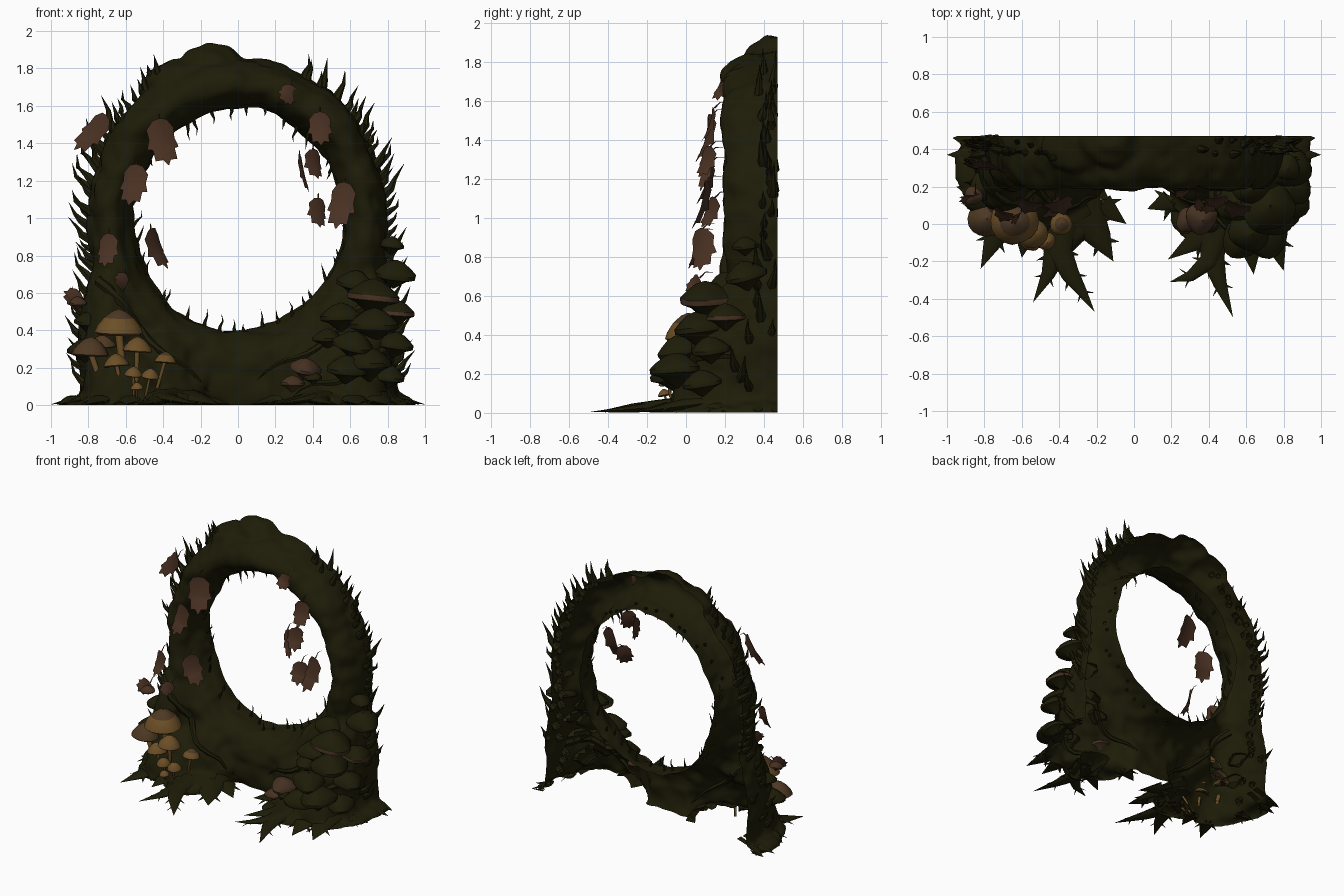
import bpy, bmesh, math, random
from mathutils import Vector, Matrix, Euler, noise
from mathutils.bvhtree import BVHTree

random.seed(11)
cube = bpy.data.objects.get("Cube")
if cube:
    bpy.data.objects.remove(cube)


def material(name, rgb):
    m = bpy.data.materials.new(name)
    m.use_nodes = True
    m.diffuse_color = (*rgb, 1)
    b = m.node_tree.nodes["Principled BSDF"]
    b.inputs["Base Color"].default_value = (*rgb, 1)
    b.inputs["Roughness"].default_value = 0.9
    return m


MOSS = material("dark moss", (0.0125, 0.0118, 0.0025))
LEAF = material("dry leaf brown", (0.066, 0.030, 0.016))
CAP = material("cap brown", (0.075, 0.040, 0.016))
GOLD = material("cap gold", (0.150, 0.078, 0.020))
DARK = material("dull brown", (0.060, 0.030, 0.015))
BACK = 0.47
UP = Vector((0, 0, 1))


def finish(name, bm, mats, angle=50):
    mesh = bpy.data.meshes.new(name)
    bm.to_mesh(mesh)
    bm.free()
    ob = bpy.data.objects.new(name, mesh)
    bpy.context.collection.objects.link(ob)
    for m in mats:
        mesh.materials.append(m)
    bpy.ops.object.select_all(action='DESELECT')
    ob.select_set(True)
    bpy.context.view_layer.objects.active = ob
    bpy.ops.object.shade_smooth_by_angle(angle=math.radians(angle))
    return ob


def cut(bm, co, no):
    bmesh.ops.bisect_plane(bm, geom=bm.verts[:] + bm.edges[:] + bm.faces[:],
                           plane_co=co, plane_no=no, clear_outer=True)


def trim(bm, depth=0.025):
    """Remove faces buried inside the arch shell."""
    buried = []
    for f in bm.faces:
        c = f.calc_center_median()
        p, n, _, _ = tree.find_nearest(c)
        if (c - p).dot(n) < -depth:
            buried.append(f)
    bmesh.ops.delete(bm, geom=buried, context='FACES')


def blob(bm, c, r):
    bmesh.ops.create_icosphere(bm, subdivisions=4, radius=1,
                               matrix=Matrix.Translation(c) @ Matrix.Diagonal((*r, 1)))


def horn(bm, pts, r, flat=1.0, sides=6, power=1.0, mat=0):
    """Tapered tube through pts, ending in a point; flat squashes its height."""
    pts = [Vector(p) for p in pts]
    prev = None
    for i, p in enumerate(pts[:-1]):
        d = (pts[i + 1] - pts[max(i - 1, 0)]).normalized()
        ref = UP if abs(d.z) < 0.9 else Vector((0, 1, 0))
        a = d.cross(ref).normalized()
        b = a.cross(d)
        k = r * (1 - i / (len(pts) - 1)) ** power
        loop = [bm.verts.new(p + a * k * math.cos(q) + b * k * flat * math.sin(q))
                for q in (math.tau * j / sides for j in range(sides))]
        if prev:
            for j in range(sides):
                n = (j + 1) % sides
                bm.faces.new((prev[j], prev[n], loop[n], loop[j])).material_index = mat
        prev = loop
    tip = bm.verts.new(pts[-1])
    for j in range(sides):
        bm.faces.new((prev[j], prev[(j + 1) % sides], tip)).material_index = mat


def half_width(t):
    return 0.12 + (0.015 if math.sin(t) > 0 else 0.04) * abs(math.sin(t))


def path(t):
    h = 0.735 if math.sin(t) > 0 else 0.745
    return Vector((0.685 * math.cos(t), BACK, 0.985 + h * math.sin(t)))


# Arch shell: swept ring, swollen feet and base merged into one skin
bm = bmesh.new()
N, M = 72, 20
grid = []
for i in range(N):
    t = math.tau * i / N
    rad = Vector((math.cos(t), 0, math.sin(t)))
    grid.append([bm.verts.new(path(t) + rad * half_width(t) * math.cos(q) + Vector((0, 0.285 * math.sin(q), 0)))
                 for q in (math.tau * j / M for j in range(M))])
for i in range(N):
    for j in range(M):
        a, b = grid[i], grid[(i + 1) % N]
        bm.faces.new((a[j], b[j], b[(j + 1) % M], a[(j + 1) % M]))
bmesh.ops.recalc_face_normals(bm, faces=bm.faces)
blob(bm, (-0.13, 0.45, 1.79), (0.17, 0.15, 0.155))
blob(bm, (-0.3, 0.42, 1.74), (0.2, 0.15, 0.09))
blob(bm, (0.0, 0.45, 0.1), (0.5, 0.25, 0.24))
blob(bm, (0.47, 0.4, 0.45), (0.12, 0.2, 0.14))
for s in (-1, 1):
    blob(bm, (s * 0.69, 0.42, 0.28), (0.165, 0.38, 0.52))
    blob(bm, (s * 0.45, 0.4, 0.13), (0.35, 0.34, 0.33))
    blob(bm, (s * 0.62, 0.2, 0.08), (0.22, 0.27, 0.24))
    blob(bm, (s * 0.68, 0.3, 0.0), (0.27, 0.38, 0.07))
    blob(bm, (s * 0.42, 0.1, 0.0), (0.24, 0.26, 0.08))
raw = finish("shell_helper", bm, [MOSS])
mod = raw.modifiers.new("merge", 'REMESH')
mod.mode = 'VOXEL'
mod.voxel_size = 0.022
sm = raw.modifiers.new("soften", 'SMOOTH')
sm.iterations = 4
bpy.context.view_layer.update()
bm = bmesh.new()
bm.from_object(raw, bpy.context.evaluated_depsgraph_get())
bpy.data.objects.remove(raw)
bm.normal_update()
for v, n in [(v, v.normal.copy()) for v in bm.verts]:
    c = v.co.copy()
    v.co += n * (0.03 * noise.noise(c * 5) + 0.014 * noise.noise(c * 13 + Vector((9, 2, 4))))
cut(bm, (0, BACK, 0), (0, 1, 0))
cut(bm, (0, 0, 0.002), (0, 0, -1))
tree = BVHTree.FromBMesh(bm)
finish("arch_shell", bm, [MOSS], 60)


def surface(t, s, reach):
    d = Vector((math.cos(t) * math.cos(s), -math.sin(s), math.sin(t) * math.cos(s)))
    base = path(t) - Vector((0, 0.02, 0))
    hit, n, _, _ = tree.ray_cast(base + d * reach, -d)
    return (hit, n) if hit and (hit - base).length < reach else (None, None)


def thorn(bm, p, d, length, r, bend):
    side = Vector((random.uniform(-1, 1), random.uniform(-0.3, 0.3), 0)) * 0.2 * length
    horn(bm, [p - d * r, p + d * length * 0.3, p + d * length * 0.65 + bend * 0.25 + side,
              p + d * length + bend], r, sides=6, power=0.9)


# Thorns sweeping up and out from the outer edge
bm = bmesh.new()
for first, last, count in ((-50, 66, 36), (117, 230, 34)):
    for i in range(count):
        t = math.radians(first + (last - first) * (i + random.random()) / count)
        p, n = surface(t, random.uniform(0.0, 0.55), 0.6)
        if p and p.y < BACK - 0.01:
            d = (n * 0.7 + UP * 0.45 + Vector((0, 0.1, 0))).normalized()
            length = random.uniform(0.05, 0.14) * (0.65 if p.z > 1.72 else 1)
            thorn(bm, p, d, length, 0.014 + 0.14 * length, UP * length * 0.5)
# Little shoots around the opening: hanging above, climbing below
for i in range(40):
    t = math.radians(9 * i + random.uniform(0, 9))
    p, n = surface(t, math.pi - random.uniform(0.05, 0.8), 0.3)
    if p:
        g = UP * (-1 if math.sin(t) > 0.3 else 1)
        length = random.uniform(0.03, 0.075)
        thorn(bm, p, (n * 0.5 + g * 0.6).normalized(), length, 0.012, g * length * 0.3)
trim(bm)
finish("thorns", bm, [MOSS])

# Flattened roots spreading over the floor: centre line points and width
bm = bmesh.new()
ROOTS = [
    ([(-.42, .1), (-.42, -.03), (-.42, -.16), (-.46, -.27), (-.54, -.42)], .11),
    ([(-.38, .0), (-.40, -.14), (-.34, -.27), (-.28, -.36), (-.21, -.47)], .085),
    ([(-.35, .2), (-.26, .04), (-.18, -.08), (-.11, -.2)], .15),
    ([(-.3, .25), (-.18, .1), (-.04, .0)], .13),
    ([(-.65, .1), (-.74, -.06), (-.82, -.24)], .11),
    ([(-.55, .1), (-.58, -.05), (-.6, -.18)], .11),
    ([(.45, .1), (.43, -.03), (.42, -.18), (.46, -.32), (.53, -.5)], .11),
    ([(.46, .0), (.4, -.2), (.3, -.28), (.19, -.31)], .07),
    ([(.45, .1), (.35, -.08), (.18, -.19)], .11),
    ([(.3, .25), (.2, .12), (.07, .08)], .12),
    ([(.6, .1), (.62, -.1), (.64, -.27)], .12),
    ([(.7, .1), (.75, -.08), (.8, -.25)], .12),
]
for s in (-1, 1):
    ROOTS += [([(s * .75, .38), (s * .88, .37), (s * 1.0, .37)], .08),
              ([(s * .72, .2), (s * .84, .16), (s * .95, .2)], .1),
              ([(s * .75, .45), (s * .88, .45), (s * .97, .46)], .09)]
for pts, w in ROOTS:
    k = len(pts) - 1
    line = [(x, y, 0.05 * (1 - i / k) + 0.004) for i, (x, y) in enumerate(pts)]
    horn(bm, line, w, flat=0.4, sides=10, power=0.8)
    for i in range(1, k):      # side prongs
        for s in (-1, 1):
            a, b = Vector(line[i]), Vector(line[i + 1])
            d = (b - a).normalized()
            out = (d * 0.8 + d.cross(UP) * s).normalized()
            size = w * (1 - i / k) ** 0.8
            horn(bm, [a, a + out * size * 0.9, a + out * (size + 0.045) - UP * 0.015],
                 size * 0.4, flat=0.5)
cut(bm, (0, 0, 0.001), (0, 0, -1))
cut(bm, (0, BACK, 0), (0, 1, 0))
trim(bm)
finish("floor_roots", bm, [MOSS])

# Low roots lying half sunk over the front of the base
bm = bmesh.new()
for x0, x1, z0, z1 in ((.75, .1, .55, .12), (.85, .3, .3, .04), (-.8, -.15, .7, .05)):
    line = []
    for i in range(13):
        f = i / 12
        x, z = x0 + (x1 - x0) * f, z0 + (z1 - z0) * f + 0.03 * math.sin(f * 9)
        hit = tree.ray_cast(Vector((x, -1, z)), Vector((0, 1, 0)))[0]
        if hit:
            line.append(hit)
    horn(bm, line, 0.028, power=0.5)
trim(bm)
finish("creeping_roots", bm, [MOSS])


def lathe(bm, c, profile, tilt, wobble, sides, paint):
    """Revolve (radius, height) points; paint gives the material of each band."""
    rot = Euler((tilt[0], tilt[1], 0)).to_matrix()
    ph = random.uniform(0, 6)
    rings = [[bm.verts.new(Vector(c) + rot @ Vector((
        r * (1 + wobble * math.sin(3 * q + ph)) * math.cos(q),
        r * (1 + wobble * math.sin(3 * q + ph)) * math.sin(q), h)))
        for q in (math.tau * j / sides for j in range(sides))] for r, h in profile]
    for i in range(len(rings) - 1):
        for j in range(sides):
            n = (j + 1) % sides
            f = bm.faces.new((rings[i][j], rings[i + 1][j], rings[i + 1][n], rings[i][n]))
            f.material_index = paint[i]


# Stalked mushrooms: x, y, rim height, radius, colouring
bm = bmesh.new()
CAPS = [(-.64, .02, .39, .13, 0), (-.79, .03, .27, .10, 1), (-.54, -.05, .29, .08, 2),
        (-.65, -.04, .21, .07, 2), (-.39, .0, .23, .06, 0), (-.56, -.09, .16, .05, 2),
        (-.47, -.09, .15, .05, 2), (-.72, .1, .32, .07, 1), (-.54, -.11, .09, .035, 2)]
for x, y, z, r, kind in CAPS:
    shape = [(.03, .95), (.3, .85), (.62, .6), (.9, .25), (1, .0), (.9, -.08), (.5, .06), (.12, .1)]
    top, rim = ((0, 1), (0, 0), (1, 1))[kind]
    lathe(bm, (x, y, z), [(a * r, b * r) for a, b in shape],
          (random.uniform(-.05, .2), random.uniform(-.15, .15)), 0.03, 16,
          [top, top, rim, rim, rim, 0, 0])
    foot = Vector((x * 0.6 - 0.22, y + 0.06, max(z - 0.28, 0.02)))
    mid = Vector((x, y, z)).lerp(foot, 0.5) - Vector((0, 0.02, 0))
    horn(bm, [(x, y, z + r * 0.15), mid, foot, foot - UP * 0.02], r * 0.17, sides=8, power=0.2, mat=1)
trim(bm)
finish("golden_mushrooms", bm, [CAP, GOLD])

# Mossy shelf fungi stacked up one leg: x, y, z, radius, 0 moss / 1 brown rim / 2 brown
bm = bmesh.new()
SHELVES = [(.84, .3, .71, .11, 0), (.63, .2, .66, .10, 0), (.72, .1, .59, .14, 1), (.55, .12, .48, .11, 0),
           (.85, .2, .5, .10, 1), (.73, .06, .44, .13, 0), (.84, .12, .33, .10, 0), (.62, -.04, .33, .11, 0),
           (.70, -.05, .23, .13, 0), (.58, -.08, .2, .11, 0), (.82, .3, .86, .07, 0), (.8, .08, .16, .1, 0),
           (.48, .14, .36, .08, 0), (.36, .03, .2, .085, 2), (.29, .02, .12, .065, 2), (.4, .0, .15, .05, 0),
           (-.82, .14, .3, .09, 0), (-.8, .2, .45, .08, 0), (-.86, .15, .55, .05, 2)]
for x, y, z, r, kind in SHELVES:
    shape = [(.03, .62), (.4, .5), (.75, .24), (1, .0), (.98, -.2), (.6, -.35), (.3, -.6), (.05, -.8)]
    bands = ([0] * 7, [0, 0, 0, 1, 0, 0, 0], [1] * 7)[kind]
    lathe(bm, (x, y, z), [(a * r, b * r) for a, b in shape],
          (random.uniform(.0, .25), random.uniform(-.05, .2)), 0.08, 18, bands)
trim(bm)
finish("shelf_fungi", bm, [MOSS, DARK])

# Hanging dry leaves: x, y, z, width, height, yaw, roll
bm = bmesh.new()
LEAVES = [(-.78, .3, 1.46, .13, .24, -.6, .7), (-.40, .1, 1.41, .17, .25, .3, -.1), (-.56, .1, 1.18, .15, .22, -.3, .1),
          (-.70, .05, .83, .12, .18, -.4, 0), (-.43, .08, .84, .15, .22, 1.0, -.2), (.27, .17, 1.66, .11, .11, .3, .5),
          (.44, .12, 1.48, .13, .18, .1, 0), (.41, .1, 1.29, .12, .16, .7, .1), (.55, .08, 1.07, .15, .25, -.3, .1),
          (.43, .12, 1.03, .12, .16, .6, .2), (.35, .1, 1.24, .06, .2, 1.1, .1), (-.62, .04, .66, .1, .1, .6, .8),
          (-.88, .14, .57, .12, .1, .2, .9)]
HALF = [(.03, .5), (.24, .47), (.45, .3), (.42, .08), (.52, -.12), (.36, -.16), (.36, -.42), (.18, -.36), (.02, -.55)]
for x, y, z, w, h, yaw, roll in LEAVES:
    mat = Matrix.Translation((x, y, z)) @ Euler((-0.3, roll, yaw), 'XYZ').to_matrix().to_4x4()
    rows = []
    for u, v in HALF:
        curl = -0.35 * v * v * w
        rows.append([bm.verts.new(mat @ Vector((s * u * w, curl + 0.6 * u * u * w * abs(s), v * h)))
                     for s in (-1, 0, 1)])
    for a, b in zip(rows, rows[1:]):
        for j in (0, 1):
            bm.faces.new((a[j], b[j], b[j + 1], a[j + 1]))
    top = mat @ Vector((0, 0, h * 0.48))
    horn(bm, [top, top + Vector((0, .03, .03)), top + Vector((0, .09, .03))], 0.005, sides=4)
finish("hanging_leaves", bm, [LEAF], 45)
